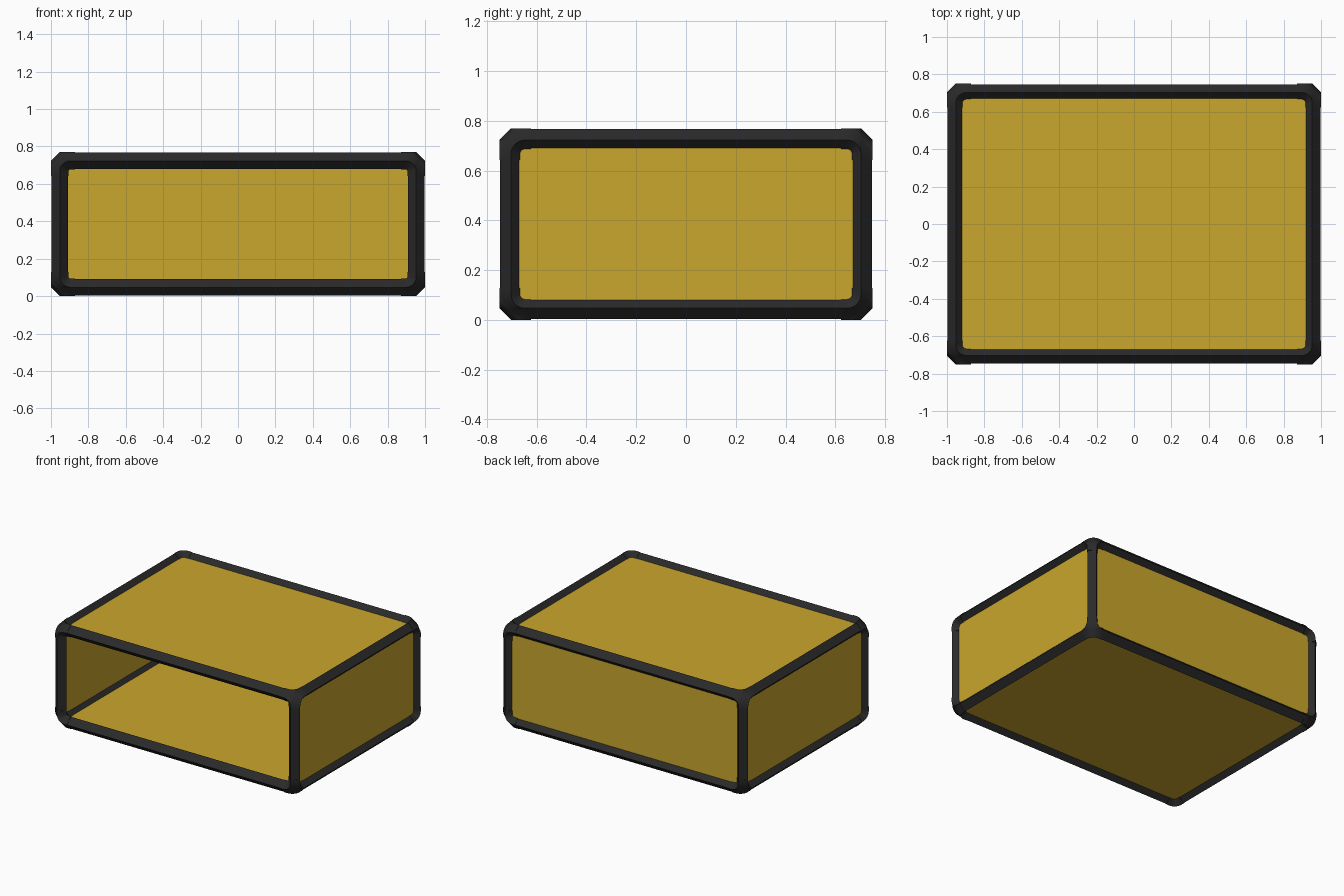
import bpy, bmesh, math
from itertools import product
from mathutils import Vector

cube = bpy.data.objects.get("Cube")
if cube:
    bpy.data.objects.remove(cube, do_unlink=True)

HALF = Vector((1.0, 0.75, 0.385))   # half size of the whole box
H = 0.047        # half diagonal of the corner tubes
BEAM = 0.044     # half diagonal of the beams, a touch slimmer
ARM = 0.128      # length of the corner fittings
BEND = 0.103     # centre of the bend in a corner fitting
DEPTH = 0.036    # how far the panels sit below the outside
THICK = 0.02


def material(name, rgb, rough):
    m = bpy.data.materials.new(name)
    m.use_nodes = True
    m.diffuse_color = (*rgb, 1)
    node = m.node_tree.nodes["Principled BSDF"]
    node.inputs["Base Color"].default_value = (*rgb, 1)
    node.inputs["Roughness"].default_value = rough
    return m


YELLOW = material("mustard yellow", (0.59, 0.385, 0.026), 0.6)
BLACK = material("charcoal black", (0.023, 0.023, 0.023), 0.6)


def finish(bm, name, mat):
    bmesh.ops.remove_doubles(bm, verts=bm.verts, dist=1e-5)
    bmesh.ops.recalc_face_normals(bm, faces=bm.faces)
    mesh = bpy.data.meshes.new(name)
    bm.to_mesh(mesh)
    bm.free()
    mesh.materials.append(mat)
    ob = bpy.data.objects.new(name, mesh)
    bpy.context.collection.objects.link(ob)
    ob.location.z = HALF.z
    return ob


def block(name, lo, hi):
    bm = bmesh.new()
    bmesh.ops.create_cube(bm, size=1)
    for v in bm.verts:
        v.co = Vector([(a + b) / 2 + c * (b - a) for a, b, c in zip(lo, hi, v.co)])
    return finish(bm, name, YELLOW)


def beam(name, axis, s, t):
    """Square tube turned on its edge, running along one side of the box."""
    u, w = (axis + 1) % 3, (axis + 2) % 3
    bm = bmesh.new()
    rings = []
    for end in (-1, 1):
        ring = []
        for du, dw in ((1, 0), (0, 1), (-1, 0), (0, -1)):
            p = Vector()
            p[axis] = end * (HALF[axis] - ARM + 0.004)
            p[u] = s * (HALF[u] - H) + du * BEAM
            p[w] = t * (HALF[w] - H) + dw * BEAM
            ring.append(bm.verts.new(p))
        rings.append(ring)
        bm.faces.new(ring)
    for i in range(4):
        j = (i + 1) % 4
        bm.faces.new((rings[0][i], rings[0][j], rings[1][j], rings[1][i]))
    return finish(bm, name, BLACK)


def bend_path(k, radius, depth, steps=6):
    """Rounded elbow lying in the face whose normal is axis k, with straight ends."""
    u, w = (k + 1) % 3, (k + 2) % 3
    flat = [(BEND - radius, ARM)]
    for i in range(steps + 1):
        a = math.pi / 2 * i / steps
        flat.append((BEND - radius * math.cos(a), BEND - radius * math.sin(a)))
    flat.append((ARM, BEND - radius))
    points = []
    for pu, pw in flat:
        p = Vector()
        p[k], p[u], p[w] = depth, pu, pw
        points.append(p)
    return points


def corner(name, signs):
    """Three-way fitting: outer and inner shells joined by sloping strips."""
    bm = bmesh.new()

    def vert(p):
        return bm.verts.new([s * (h - c) for s, h, c in zip(signs, HALF, p)])

    outer = [[vert(p) for p in bend_path(k, BEND - H, 0)] for k in range(3)]
    inner = [[vert(p) for p in bend_path(k, BEND - 2 * H, H)] for k in range(3)]
    for shell, mid in ((outer, 0.039), (inner, 0.079)):
        hub = vert((mid, mid, mid))
        for k in range(3):
            path, after = shell[k], shell[(k + 2) % 3]
            for a, b in zip(path[1:-2], path[2:-1]):
                bm.faces.new((hub, a, b))
            # the arm shared with the neighbouring face
            bm.faces.new((hub, path[-2], after[1]))
            bm.faces.new((path[-2], path[-1], after[0], after[1]))
    for k in range(3):
        for i in range(len(outer[k]) - 1):
            bm.faces.new((outer[k][i], outer[k][i + 1], inner[k][i + 1], inner[k][i]))
        n = (k + 2) % 3
        bm.faces.new((outer[k][-1], outer[n][0], inner[n][0], inner[k][-1]))
    ob = finish(bm, name, BLACK)
    bpy.ops.object.select_all(action="DESELECT")
    bpy.context.view_layer.objects.active = ob
    ob.select_set(True)
    bpy.ops.object.shade_smooth_by_angle(angle=math.radians(40))
    return ob


# Panels: everything but the open front
for name, axis, side in (("left_panel", 0, 1), ("right_panel", 0, -1),
                         ("back_panel", 1, 1), ("top_panel", 2, 1),
                         ("bottom_panel", 2, -1)):
    hi = HALF - Vector((H, H, H))
    lo = -hi
    ends = sorted((side * (HALF[axis] - DEPTH), side * (HALF[axis] - DEPTH - THICK)))
    lo[axis], hi[axis] = ends
    block(name, lo, hi)

# Frame beams along all twelve edges
LABELS = (("right", "left"), ("front", "back"), ("bottom", "top"))
for axis in range(3):
    u, w = (axis + 1) % 3, (axis + 2) % 3
    for s, t in product((-1, 1), repeat=2):
        beam(f"{LABELS[u][s > 0]}_{LABELS[w][t > 0]}_beam", axis, s, t)

# Corner fittings
for signs in product((-1, 1), repeat=3):
    words = [LABELS[i][signs[i] > 0] for i in range(3)]
    corner("_".join(words) + "_corner", signs)
